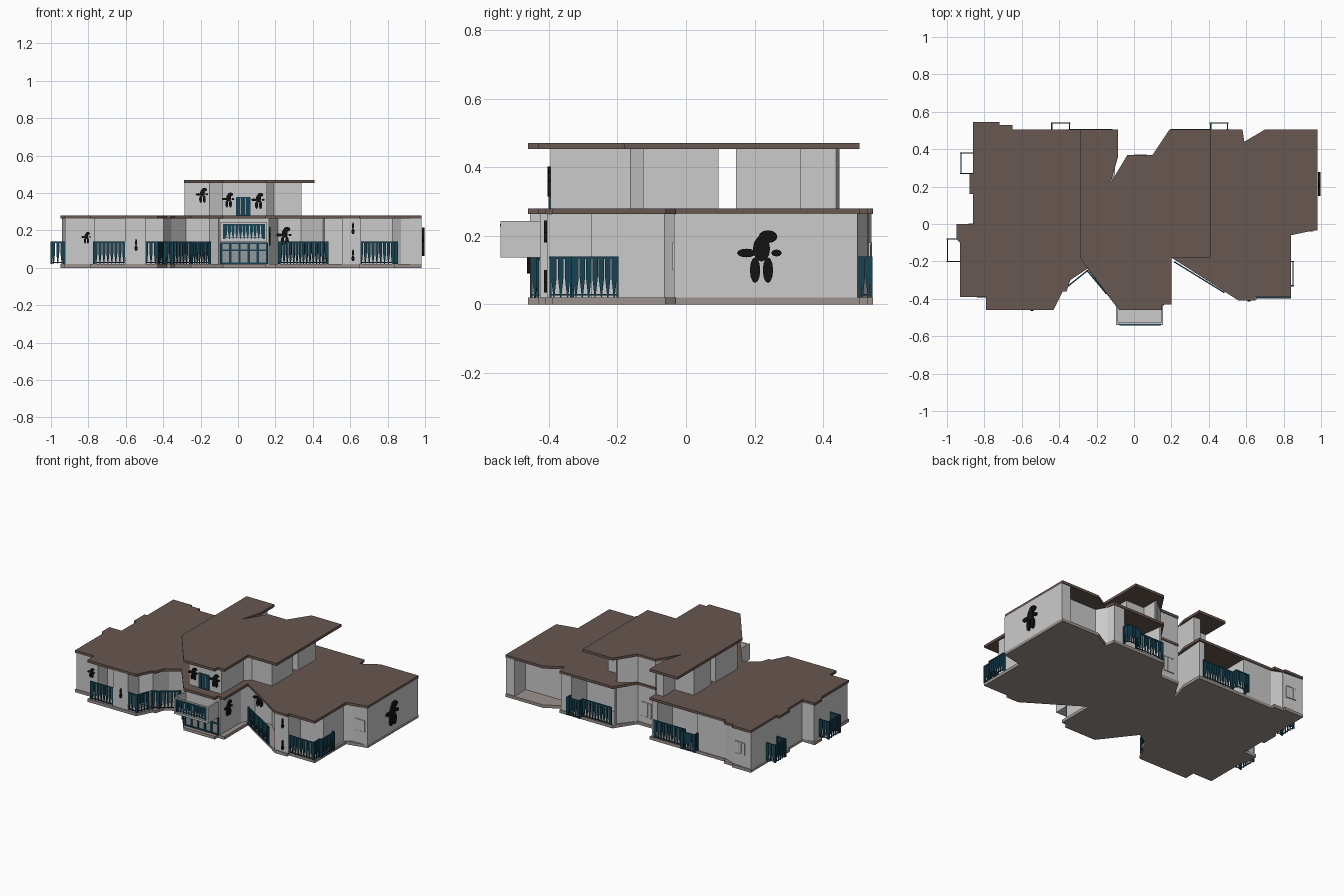
import bpy, bmesh
from mathutils import Vector

if "Cube" in bpy.data.objects:
    bpy.data.objects.remove(bpy.data.objects["Cube"])


def material(name, color):
    m = bpy.data.materials.new(name)
    m.diffuse_color = (*color, 1)
    m.use_nodes = True
    m.node_tree.nodes["Principled BSDF"].inputs["Base Color"].default_value = m.diffuse_color
    return m


BROWN = material("roof_brown", (0.14, 0.095, 0.08))
STONE = material("floor_stone", (0.33, 0.29, 0.27))
TEAL = material("dark_teal", (0.008, 0.055, 0.085))
BLACK = material("black", (0.006, 0.006, 0.006))
GLASS = material("glass", (0.3, 0.32, 0.33))


def finish(bm, name, mat=None):
    bmesh.ops.recalc_face_normals(bm, faces=bm.faces)
    me = bpy.data.meshes.new(name)
    bm.to_mesh(me)
    bm.free()
    ob = bpy.data.objects.new(name, me)
    bpy.context.collection.objects.link(ob)
    if mat:
        me.materials.append(mat)
    return ob


def prism(bm, low, high):
    a = [bm.verts.new(p) for p in low]
    b = [bm.verts.new(p) for p in high]
    bm.faces.new(a)
    bm.faces.new(b)
    for i in range(len(a)):
        j = (i + 1) % len(a)
        bm.faces.new((a[i], a[j], b[j], b[i]))


def slab(name, outline, z0, z1, mat):
    bm = bmesh.new()
    prism(bm, [(x, y, z0) for x, y in outline], [(x, y, z1) for x, y in outline])
    return finish(bm, name, mat)


def beam(bm, p, q, z0, z1, t):
    """Upright strip of thickness t between two plan points."""
    p, q = Vector(p), Vector(q)
    d = (q - p).normalized() * t / 2
    n = Vector((-d.y, d.x))
    c = [p - d + n, p - d - n, q + d - n, q + d + n]
    prism(bm, [(v.x, v.y, z0) for v in c], [(v.x, v.y, z1) for v in c])


def walls(name, paths, z0, z1, t=0.01):
    bm = bmesh.new()
    for path in paths:
        for p, q in zip(path, path[1:]):
            beam(bm, p, q, z0, z1, t)
    return finish(bm, name)


def railing(name, path, z0=0.02, z1=0.14):
    """Posts, top and middle rails, and pickets that taper downwards."""
    bm = bmesh.new()
    for p, q in zip(path, path[1:]):
        p, q = Vector(p), Vector(q)
        beam(bm, p, q, z1 - 0.008, z1, 0.007)
        beam(bm, p, q, z0 + 0.006, z0 + 0.011, 0.005)
        for e in (p, q):
            beam(bm, e - Vector((.002, 0)), e + Vector((.002, 0)), z0, z1, 0.006)
        d = (q - p).normalized()
        n = Vector((-d.y, d.x)) * 0.002
        count = max(2, round((q - p).length / 0.02))
        for i in range(count):
            c = p.lerp(q, (i + 0.5) / count)

            def ring(w, z):
                return [(*(c + d * sx * w + n * sy), z)
                        for sx, sy in ((-1, -1), (1, -1), (1, 1), (-1, 1))]
            prism(bm, ring(0.0015, z0), ring(0.008, z0 + (z1 - z0) * 0.5))
            prism(bm, ring(0.008, z0 + (z1 - z0) * 0.5), ring(0.008, z1 - 0.004))
    return finish(bm, name, TEAL)


# Floor slab and roofs
left_front = [(-.25, -.24), (-.34, -.3), (-.36, -.36), (-.38, -.36), (-.43, -.46), (-.79, -.46),
              (-.79, -.39), (-.93, -.39), (-.93, -.1), (-.95, -.08), (-.95, 0), (-.86, 0)]
left_back = [(-.86, .16), (-.88, .16), (-.88, .27), (-.86, .27), (-.86, .545), (-.72, .545),
             (-.72, .53), (-.65, .53), (-.65, .505)]
notch = [(-.085, .505), (-.085, .36), (-.125, .22), (-.035, .37), (.1, .37), (.19, .505)]
right = [(.58, .505), (.59, .44), (.7, .505), (.98, .505), (.98, -.03), (.84, -.06),
         (.84, -.39), (.65, -.39), (.65, -.41), (.56, -.41)]
nose = [(.2, -.18), (.2, -.43), (.15, -.43), (.15, -.46), (-.08, -.46)]
footprint = left_front + left_back + notch + right + nose
slab("ground_slab", footprint, 0, 0.02, STONE)
slab("lower_roof", footprint, 0.263, 0.28, BROWN)
slab("upper_roof", [(-.29, -.18), (-.29, .505)] + notch + [(.41, .505), (.41, -.18)] + nose,
     0.453, 0.47, BROWN)

# Ground floor outer walls, stepping in behind each balcony
outer = [(-.92, -.38), (-.77, -.38), (-.77, -.28), (-.6, -.28), (-.6, -.45), (-.5, -.45),
         (-.5, -.33), (-.4, -.33), (-.36, -.22), (-.28, -.13), (-.15, -.13), (-.095, -.2),
         (-.095, -.42), (.16, -.42), (.16, -.2), (.21, -.12), (.34, -.12), (.46, -.24),
         (.56, -.27), (.56, -.4), (.65, -.4), (.65, -.27), (.82, -.27), (.82, -.06),
         (.87, -.03), (.975, -.03), (.975, .495), (.92, .495), (.92, .38), (.62, .38),
         (.58, .45), (.57, .495), (.5, .495), (.5, .33), (.21, .33), (.19, .47), (.1, .36),
         (-.03, .36), (-.12, .22), (-.1, .49), (-.13, .49), (-.13, .33), (-.44, .33),
         (-.44, .495), (-.65, .495), (-.72, .525), (-.855, .535), (-.855, .0), (-.935, -.01),
         (-.92, -.1), (-.92, -.38)]
walls("ground_floor_walls", [outer], 0.02, 0.264)

# Ground floor partitions
walls("ground_floor_partitions", [
    [(-.6, -.28), (-.6, .49)], [(-.85, .0), (-.28, .0)], [(-.28, -.13), (-.28, .33)],
    [(-.1, -.2), (-.1, .22)], [(.2, -.13), (.2, .33)], [(.46, -.24), (.46, .33)],
    [(.2, .08), (.97, .08)], [(.7, -.27), (.7, .38)], [(-.85, .27), (-.44, .27)]], 0.02, 0.264)

# Upper floor walls, with an open passage between front and back rooms
walls("upper_floor_walls", [
    [(-.08, -.39), (.15, -.39), (.15, -.16), (.19, -.12), (.335, -.12), (.335, .09),
     (-.28, .09), (-.28, -.13), (-.15, -.16), (-.08, -.24), (-.08, -.39)],
    [(.335, .15), (.335, .33), (.2, .33), (.2, .44), (.1, .36), (-.03, .36), (-.11, .22),
     (-.1, .44), (-.14, .44), (-.14, .32), (-.28, .32), (-.28, .15), (.335, .15)]], 0.279, 0.454)

# Balcony railings and the small side cages
rails = {
    "front_left": [(-.77, -.45), (-.6, -.45)],
    "front_corner": [(-.5, -.45), (-.43, -.45), (-.4, -.37)],
    "left_angled": [(-.39, -.355), (-.35, -.33), (-.25, -.25), (-.15, -.37)],
    "right_angled": [(.22, -.205), (.48, -.365)],
    "front_right": [(.65, -.395), (.835, -.395), (.835, -.335)],
    "back_right": [(.2, .505), (.41, .505)],
    "back_left": [(-.34, .505), (-.12, .505)],
    "back_right_cage": [(.41, .505), (.41, .54), (.5, .54), (.5, .505)],
    "back_left_cage": [(-.44, .505), (-.44, .54), (-.345, .54), (-.345, .505)],
    "left_front_cage": [(-.93, -.08), (-.997, -.08), (-.997, -.2), (-.93, -.2)],
    "left_back_cage": [(-.86, .38), (-.925, .38), (-.925, .27), (-.86, .27)],
    "right_cage": [(.84, -.2), (.85, -.2), (.85, -.33), (.84, -.33)]}
for key, path in rails.items():
    railing(key + "_railing", path)

# Entrance balcony: floor, side panels, leaning front panel and railing
slab("entrance_balcony_floor", [(-.095, -.54), (.155, -.54), (.155, -.42), (-.095, -.42)],
     0.137, 0.15, None)
walls("entrance_balcony_sides", [[(-.09, -.535), (-.09, -.42)], [(.15, -.535), (.15, -.42)]],
      0.14, 0.243)
walls("entrance_balcony_front", [[(-.09, -.53), (.15, -.53)]], 0.14, 0.243, 0.008)
railing("entrance_balcony_railing", [(-.075, -.538), (.14, -.538)], 0.155, 0.235)

# Entrance doors and glass
bm = bmesh.new()
for i in range(6):
    x = -.09 + i * .049
    beam(bm, (x - .002, -.432), (x + .002, -.432), .02, .135, .008)
for z in (.02, .09, .127):
    beam(bm, (-.09, -.432), (.155, -.432), z, z + .008, .008)
finish(bm, "entrance_door_frame", TEAL)
bm = bmesh.new()
beam(bm, (-.088, -.428), (.153, -.428), .025, .13, .004)
finish(bm, "entrance_glass", GLASS)


def window(name, p, q, z0, z1, frame=None):
    bm = bmesh.new()
    beam(bm, p, q, z0, z1, .012)
    finish(bm, name + "_pane", GLASS)
    p, q = Vector(p), Vector(q)
    bm = bmesh.new()
    for z in (z0, z1 - .006):
        beam(bm, p, q, z, z + .006, .018)
    d = (q - p).normalized() * .003
    for e in (p, p.lerp(q, .5), q):
        beam(bm, e - d, e + d, z0, z1, .016)
    finish(bm, name + "_frame", frame)


# Windows and upper door
window("right_window", (.905, -.031), (.95, -.031), .1, .18)
window("back_center_window", (.01, .362), (.06, .362), .06, .16)
window("back_left_window", (-.8, .533), (-.75, .53), .1, .18)
window("upper_door", (0, -.392), (.055, -.392), .28, .38, TEAL)


def figure(name, spots, place, side=False):
    """Flat wall ornament made of overlapping discs: (u, z, half width, half height)."""
    bm = bmesh.new()
    for u, z, rw, rh in spots:
        made = bmesh.ops.create_cone(bm, cap_ends=True, segments=12, radius1=1, radius2=1, depth=1)
        for v in made["verts"]:
            a, b, c = v.co.x * rw + u, v.co.y * rh + z, v.co.z * .012
            v.co = (c, a, b) if side else (a, c, b)
            v.co += Vector(place)
    finish(bm, name, BLACK)


# Wall ornaments
blob = [(0, .03, .02, .03), (-.015, -.02, .012, .03), (.015, -.02, .012, .03),
        (-.035, .02, .022, .01), (.015, .058, .022, .015), (.035, .02, .012, .008)]


def scaled(s):
    return [tuple(k * s for k in b) for b in blob]


figure("right_wall_ornament", [tuple(k * 1.25 for k in b) for b in blob], (.99, .22, .125), True)
for i, (x, y, z, s) in enumerate([(-.81, -.388, .155, .5), (-.19, -.19, .38, .65),
                                  (-.05, -.398, .355, .65), (.11, -.398, .35, .7)]):
    figure(f"front_ornament_{i}", scaled(s), (x, y, z))
figure("nose_side_ornament", scaled(.8), (.168, -.34, .16), True)
figure("angled_wall_ornament", scaled(.8), (.25, -.13, .16))
for i, (x, y, z) in enumerate([(-.545, -.458, .125), (.615, -.408, .215), (.615, -.408, .07)]):
    figure(f"slim_ornament_{i}", [(0, -.02, .008, .015), (0, .01, .005, .02)], (x, y, z))
